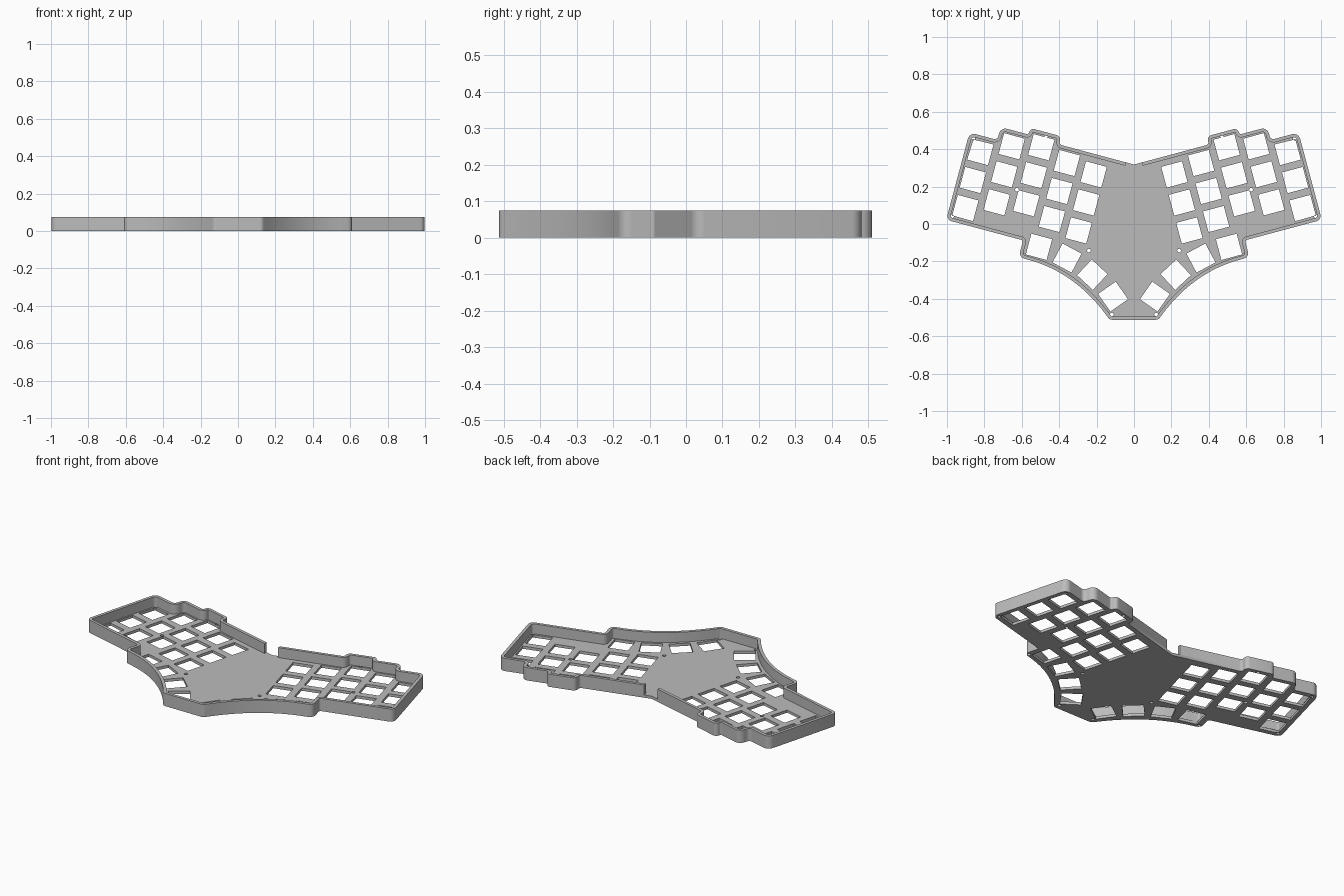
import bpy, bmesh, math
from mathutils import Vector
from mathutils.geometry import tessellate_polygon

if "Cube" in bpy.data.objects:
    bpy.data.objects.remove(bpy.data.objects["Cube"], do_unlink=True)

HEIGHT, FLOOR, WALL = 0.075, 0.016, 0.018
TILT = math.radians(15)
PITCH, HOLE = 0.155, 0.115
BACK, GAP = 0.307, 0.045

grey = bpy.data.materials.new("case_grey")
grey.use_nodes = True
grey.diffuse_color = (0.5, 0.5, 0.5, 1)
grey.node_tree.nodes["Principled BSDF"].inputs["Base Color"].default_value = (0.5, 0.5, 0.5, 1)


def tilted(u, v):
    """Point in the tilted frame of the left key field."""
    c, s = math.cos(TILT), math.sin(TILT)
    return Vector((u * c - v * s, u * s + v * c))


def mirrored(p):
    return Vector((-p.x, p.y))


def fillet(prev, p, nxt, r, steps=6):
    """Round one corner with an arc."""
    a, b = (prev - p).normalized(), (nxt - p).normalized()
    half = a.angle(b) / 2
    d = r / math.tan(half)
    centre = p + (a + b).normalized() * (r / math.sin(half))
    start, end = p + a * d - centre, p + b * d - centre
    sweep = math.atan2(start.x * end.y - start.y * end.x, start.dot(end))
    out = []
    for i in range(steps + 1):
        t = sweep * i / steps
        c, s = math.cos(t), math.sin(t)
        out.append(centre + Vector((start.x * c - start.y * s, start.x * s + start.y * c)))
    return out


def inset(loop, dist):
    """Offset a clockwise loop inwards."""
    out = []
    for i, p in enumerate(loop):
        a = (p - loop[i - 1]).normalized()
        b = (loop[(i + 1) % len(loop)] - p).normalized()
        n1, n2 = Vector((a.y, -a.x)), Vector((b.y, -b.x))
        out.append(p + (n1 + n2) * (dist / (1 + n1.dot(n2))))
    return out


def ngon(centre, radius, sides, turn=0):
    return [centre + Vector((math.cos(turn + math.tau * i / sides),
                             math.sin(turn + math.tau * i / sides))) * radius
            for i in range(sides)]


def slab(name, loops, z0, z1):
    """Upright solid: the first loop is the rim, the others are openings."""
    bm = bmesh.new()
    points = [p for loop in loops for p in loop]
    low = [bm.verts.new((p.x, p.y, z0)) for p in points]
    high = [bm.verts.new((p.x, p.y, z1)) for p in points]
    for tri in tessellate_polygon([[p.to_3d() for p in loop] for loop in loops]):
        bm.faces.new([low[i] for i in reversed(tri)])
        bm.faces.new([high[i] for i in tri])
    first = 0
    for loop in loops:
        n = len(loop)
        for i in range(n):
            j, k = first + i, first + (i + 1) % n
            bm.faces.new((low[j], low[k], high[k], high[j]))
        first += n
    bmesh.ops.recalc_face_normals(bm, faces=bm.faces[:])
    mesh = bpy.data.meshes.new(name)
    bm.to_mesh(mesh)
    bm.free()
    mesh.materials.append(grey)
    ob = bpy.data.objects.new(name, mesh)
    bpy.context.scene.collection.objects.link(ob)
    return ob


# Half outline: stepped back edge, side, and front step (u, v, corner radius)
corners = [(0.497, BACK, 0.015), (0.497, 0.352, 0.025), (0.668, 0.352, 0.022),
           (0.668, 0.316, 0.012), (0.822, 0.316, 0.035), (0.822, 0.245, 0.022),
           (0.976, 0.245, 0.035), (0.976, -0.238, 0.03), (0.55, -0.238, 0.012),
           (0.55, -0.33, 0.03)]
path = [(tilted(u, v), r) for u, v, r in corners]
back_centre = Vector((0, BACK / math.cos(TILT)))

# Concave thumb curve down to the flat front edge
p0, p1, p2 = Vector((0.57, -0.19)), Vector((0.311, -0.257)), Vector((0.135, -0.505))
curve = [p0 * (1 - t) ** 2 + p1 * 2 * t * (1 - t) + p2 * t * t
         for t in [i / 16 for i in range(16)]]
front_corner = Vector((0.13, -0.512))

half = []
for i, (p, r) in enumerate(path):
    before = path[i - 1][0] if i else back_centre
    after = path[i + 1][0] if i + 1 < len(path) else curve[0]
    half += fillet(before, p, after, r)
half += curve[1:] + fillet(curve[-1], front_corner, mirrored(front_corner), 0.025)
outline = [back_centre] + half + [mirrored(p) for p in reversed(half)]

# Square key openings: five staggered columns and a fanned thumb row
keys = []
for col, mid in enumerate((0.045, 0.067, 0.113, 0.077, 0.004)):
    for row in (-1, 0, 1):
        keys.append((tilted(0.277 + 0.154 * col, mid + row * PITCH), TILT))
for x, y, deg in ((0.508, -0.122, 15), (0.358, -0.182, 28),
                  (0.223, -0.271, 43), (0.112, -0.388, 55)):
    keys.append((Vector((x, y)), math.radians(deg)))
openings = []
for c, angle in keys:
    openings.append(ngon(c, HOLE / math.sqrt(2), 4, angle + math.pi / 4))

# Screw holes
for spot in ((0.86, 0.457), (0.626, 0.184), (0.241, -0.142), (0.594, -0.168),
             (0.118, -0.484), (0.973, 0.04), (0.47, 0.473)):
    openings.append(ngon(Vector(spot), 0.01, 16))
openings += [[mirrored(p) for p in loop] for loop in openings]
plate = slab("switch_plate", [outline] + openings, 0, FLOOR)

# Rim wall, left open at the back centre for the cable
outer_end, inner_end = [Vector((GAP, v / math.cos(TILT) + GAP * math.tan(TILT)))
                        for v in (BACK, BACK - WALL)]
inner = inset(outline, WALL)[1:]
rim = ([outer_end] + outline[1:] + [mirrored(outer_end), mirrored(inner_end)]
       + inner[::-1] + [inner_end])
wall = slab("rim_wall", [rim], FLOOR, HEIGHT)

for ob in (plate, wall):
    bpy.ops.object.select_all(action="DESELECT")
    ob.select_set(True)
    bpy.context.view_layer.objects.active = ob
    bpy.ops.object.shade_smooth_by_angle(angle=math.radians(30))
